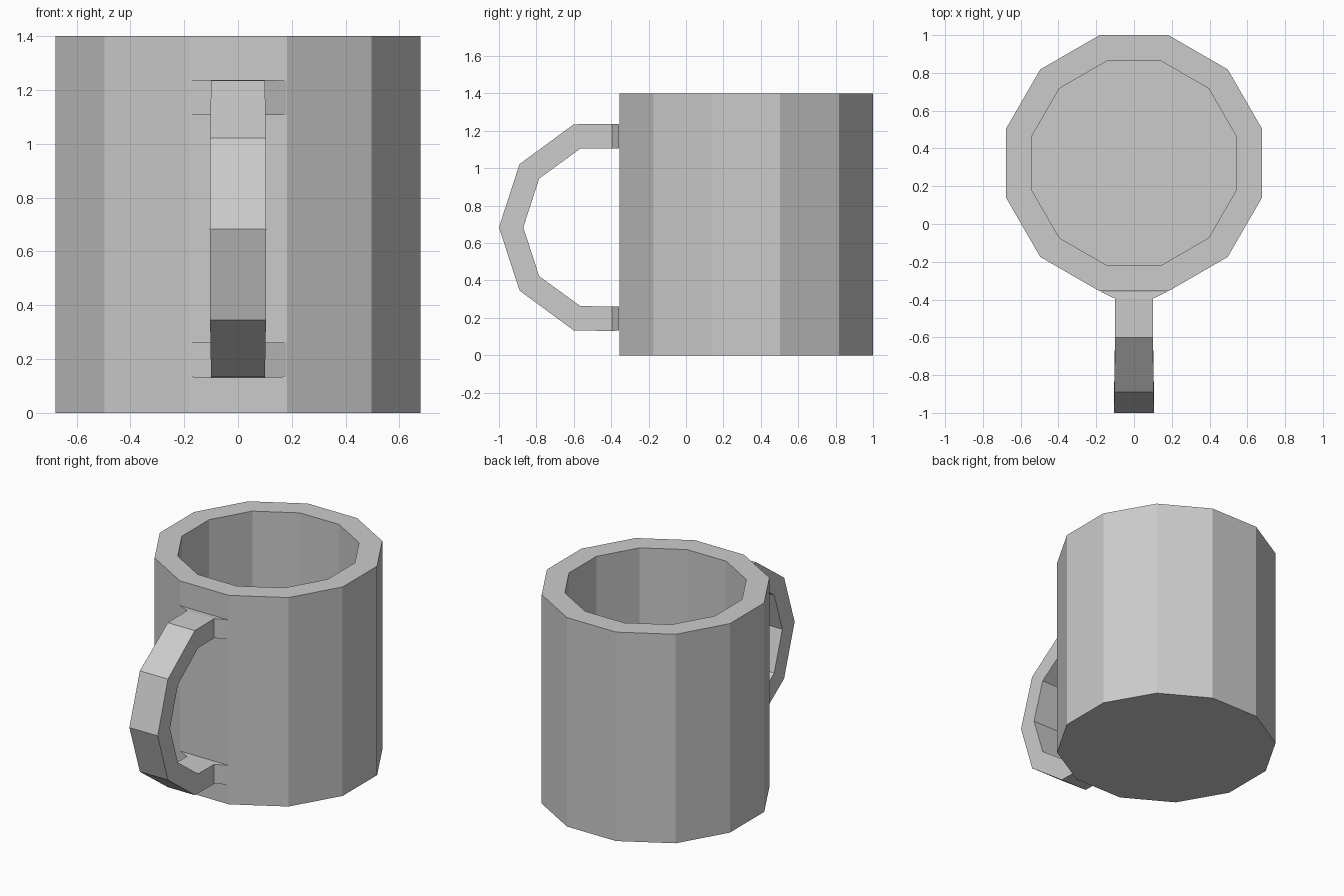
import bpy, bmesh, math

if "Cube" in bpy.data.objects:
    bpy.data.objects.remove(bpy.data.objects["Cube"])

CY = 0.322          # centre of the cup on y
SIDES = 12


def make_object(name, bm):
    bmesh.ops.recalc_face_normals(bm, faces=bm.faces)
    mesh = bpy.data.meshes.new(name)
    bm.to_mesh(mesh)
    bm.free()
    obj = bpy.data.objects.new(name, mesh)
    bpy.context.collection.objects.link(obj)
    return obj


def bridge(bm, a, b):
    n = len(a)
    for i in range(n):
        j = (i + 1) % n
        bm.faces.new((a[i], a[j], b[j], b[i]))


# Cup: twelve-sided profile going up the outside, over the rim and down inside
bm = bmesh.new()
rings = []
for apothem, z in [(0.678, 0), (0.678, 1.4), (0.54, 1.4), (0.54, 0.14)]:
    r = apothem / math.cos(math.pi / SIDES)
    angles = [2 * math.pi * (k + 0.5) / SIDES for k in range(SIDES)]
    rings.append([bm.verts.new((r * math.cos(a), CY + r * math.sin(a), z)) for a in angles])
for a, b in zip(rings, rings[1:]):
    bridge(bm, a, b)
bm.faces.new(rings[0])
bm.faces.new(rings[-1])
make_object("cup", bm)

# Handle: rectangular section swept along a bent path, flared where it meets the cup
# each station: half width, outer (y, z), inner (y, z)
upper = [
    (0.18, (-0.357, 1.235), (-0.357, 1.107)),
    (0.10, (-0.395, 1.238), (-0.395, 1.107)),
    (0.10, (-0.60, 1.235), (-0.565, 1.105)),
    (0.104, (-0.89, 1.022), (-0.785, 0.945)),
]
MID = 0.684
middle = [(0.105, (-1.0, MID), (-0.87, MID))]
lower = [(w, (o[0], 2 * MID - o[1]), (i[0], 2 * MID - i[1])) for w, o, i in reversed(upper)]

bm = bmesh.new()
sections = []
for w, o, i in upper + middle + lower:
    sections.append([bm.verts.new(p) for p in
                     [(-w, *o), (w, *o), (w, *i), (-w, *i)]])
for a, b in zip(sections, sections[1:]):
    bridge(bm, a, b)
make_object("handle", bm)
